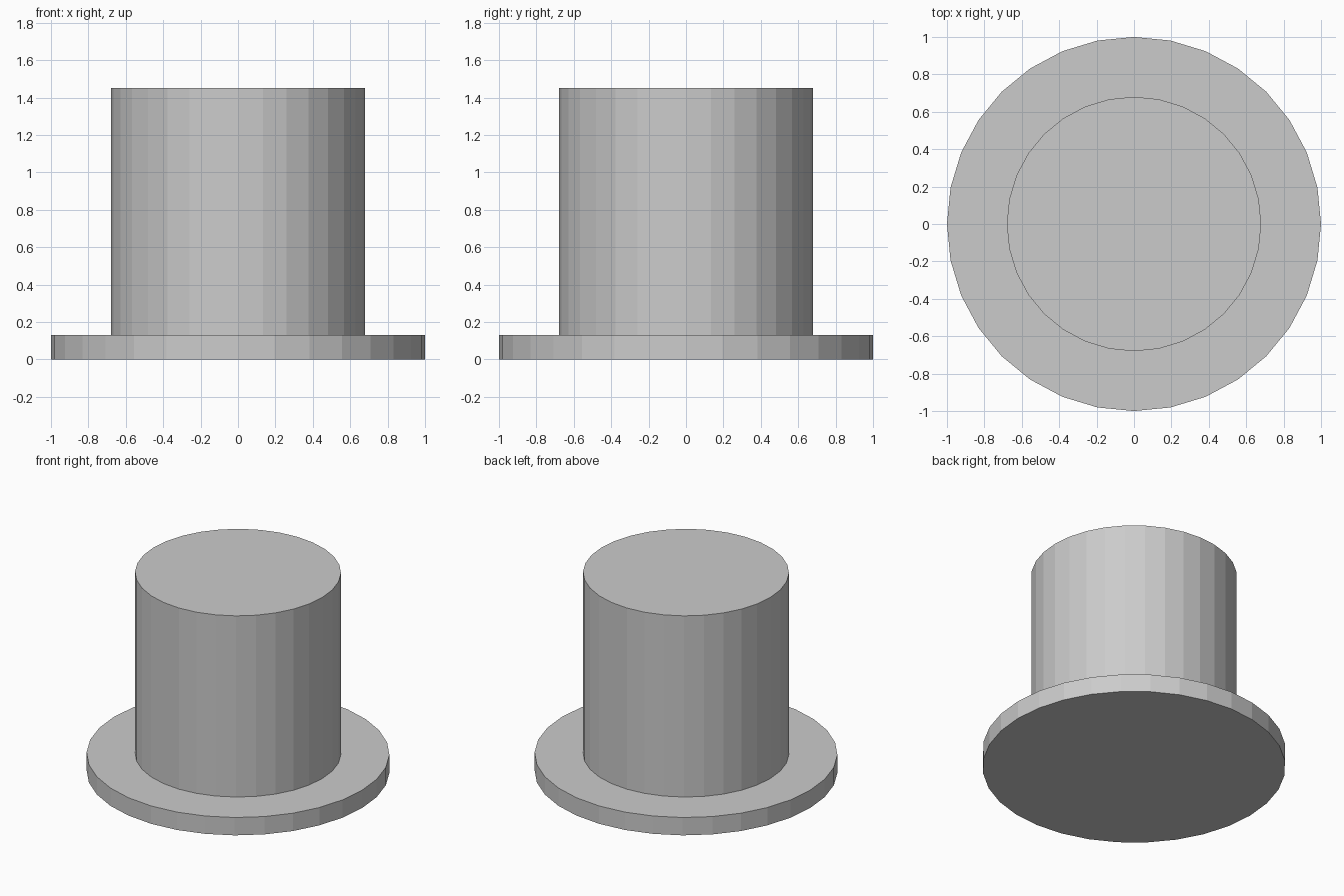
import bpy

if "Cube" in bpy.data.objects:
    bpy.data.objects.remove(bpy.data.objects["Cube"])


def disc(name, radius, z0, z1, sides=32):
    """Flat-shaded upright cylinder spanning z0..z1."""
    bpy.ops.mesh.primitive_cylinder_add(
        vertices=sides, radius=radius, depth=z1 - z0,
        location=(0, 0, (z0 + z1) / 2))
    bpy.context.object.name = name


# Wide flat brim
disc("hat_brim", 1.0, 0.0, 0.13)

# Tall straight crown
disc("hat_crown", 0.68, 0.13, 1.45)
